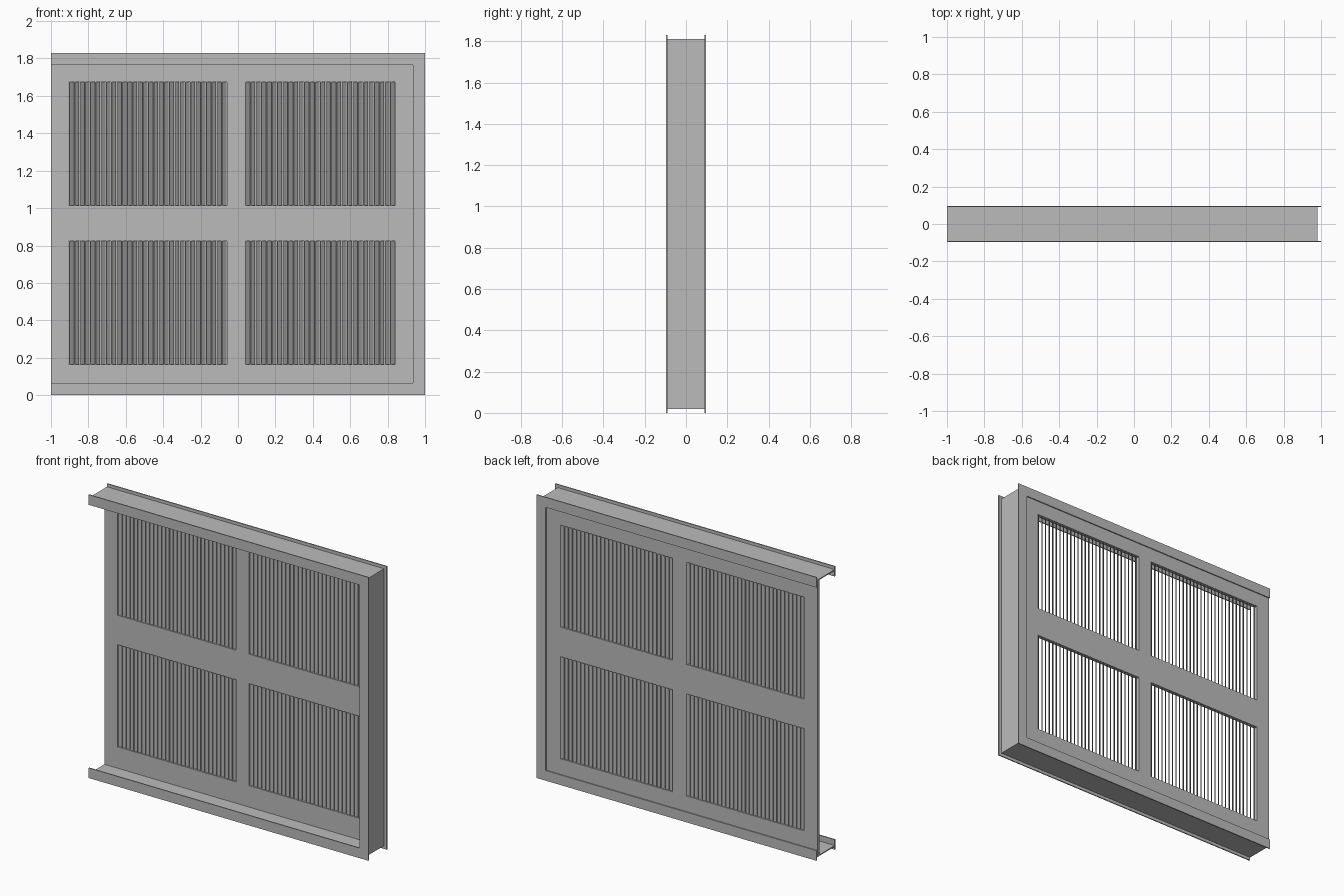
import bpy, bmesh
from mathutils import Matrix, Vector

cube = bpy.data.objects.get("Cube")
if cube:
    bpy.data.objects.remove(cube, do_unlink=True)

grey = bpy.data.materials.new("grey metal")
grey.use_nodes = True
COLOUR = (0.5, 0.5, 0.5, 1)
grey.diffuse_color = COLOUR
grey.node_tree.nodes["Principled BSDF"].inputs["Base Color"].default_value = COLOUR

H = 1.83           # overall height
Y = 0.097          # half depth of the frame
T = 0.007          # sheet thickness
LIP = 0.065        # flange width
WEB = 0.02         # web set back from the outer edge
PANEL = (0.064, 0.088)


def add_box(bm, x, y, z):
    size = Vector((x[1] - x[0], y[1] - y[0], z[1] - z[0]))
    mid = Vector((x[0] + x[1], y[0] + y[1], z[0] + z[1])) / 2
    bmesh.ops.create_cube(bm, size=1, matrix=Matrix.Translation(mid) @ Matrix.Diagonal((*size, 1)))


def make(name, bm):
    mesh = bpy.data.meshes.new(name)
    bmesh.ops.recalc_face_normals(bm, faces=bm.faces)
    bm.to_mesh(mesh)
    bm.free()
    mesh.materials.append(grey)
    obj = bpy.data.objects.new(name, mesh)
    bpy.context.collection.objects.link(obj)
    return obj


# Front and back flanges: three-sided, open at the right end
for name, y in (("front_flange", (-Y, -Y + T)), ("back_flange", (Y - T, Y))):
    bm = bmesh.new()
    outline = [(-1, 0), (1, 0), (1, H), (-1, H), (-1, H - LIP),
               (1 - LIP, H - LIP), (1 - LIP, LIP), (-1, LIP)]
    face = bm.faces.new([bm.verts.new((px, y[0], pz)) for px, pz in outline])
    out = bmesh.ops.extrude_face_region(bm, geom=[face])
    bmesh.ops.translate(bm, vec=(0, y[1] - y[0], 0),
                        verts=[v for v in out["geom"] if isinstance(v, bmesh.types.BMVert)])
    make(name, bm)

# Channel webs joining the flanges
inner = (-Y + T, Y - T)
webs = {"bottom_web": ((-1, 1 - WEB), (WEB, WEB + T)),
        "top_web": ((-1, 1 - WEB), (H - WEB - T, H - WEB)),
        "left_web": ((1 - WEB - T, 1 - WEB), (WEB + T, H - WEB - T))}
for name, (x, z) in webs.items():
    bm = bmesh.new()
    add_box(bm, x, inner, z)
    make(name, bm)

# Two stacked panels, each a grid of rails and stiles around two openings
right_edge, left_edge = -1, 1 - WEB - T
openings = [(-0.905, -0.06), (0.035, 0.84)]
panels = {"lower": (WEB + T, 0.92, 0.165, 0.825), "upper": (0.92, H - WEB - T, 1.015, 1.675)}
for name, (z0, z1, lo, hi) in panels.items():
    bm = bmesh.new()
    xs = [right_edge, *openings[0], *openings[1], left_edge]
    zs = [z0, lo, hi, z1]
    grid = [[bm.verts.new((x, PANEL[0], z)) for z in zs] for x in xs]
    for i in range(len(xs) - 1):
        for j in range(len(zs) - 1):
            if not (j == 1 and i in (1, 3)):
                bm.faces.new((grid[i][j], grid[i + 1][j], grid[i + 1][j + 1], grid[i][j + 1]))
    out = bmesh.ops.extrude_face_region(bm, geom=bm.faces[:])
    bmesh.ops.translate(bm, vec=(0, PANEL[1] - PANEL[0], 0),
                        verts=[v for v in out["geom"] if isinstance(v, bmesh.types.BMVert)])
    # The extruded sheet keeps its starting faces, so the panel is closed
    bmesh.ops.dissolve_limit(bm, angle_limit=0.01, verts=bm.verts[:], edges=bm.edges[:])
    make(name + "_panel", bm)

    # Slanted vertical slats filling each opening
    for side, (a, b) in zip(("right", "left"), openings):
        bm = bmesh.new()
        count = round((b - a) / 0.0283)
        pitch = (b - a) / count
        y0, y1 = PANEL[0] + 0.002, PANEL[1] - 0.002
        half, thick = pitch * 0.47, 0.004
        for k in range(count):
            c = a + (k + 0.5) * pitch
            section = [(c - half, y0), (c - half + thick, y0), (c + half, y1), (c + half - thick, y1)]
            low = [bm.verts.new((x, y, lo)) for x, y in section]
            top = [bm.verts.new((x, y, hi)) for x, y in section]
            bm.faces.new(low)
            bm.faces.new(top)
            for i in range(4):
                j = (i + 1) % 4
                bm.faces.new((low[i], low[j], top[j], top[i]))
        make(f"{name}_{side}_slats", bm)
